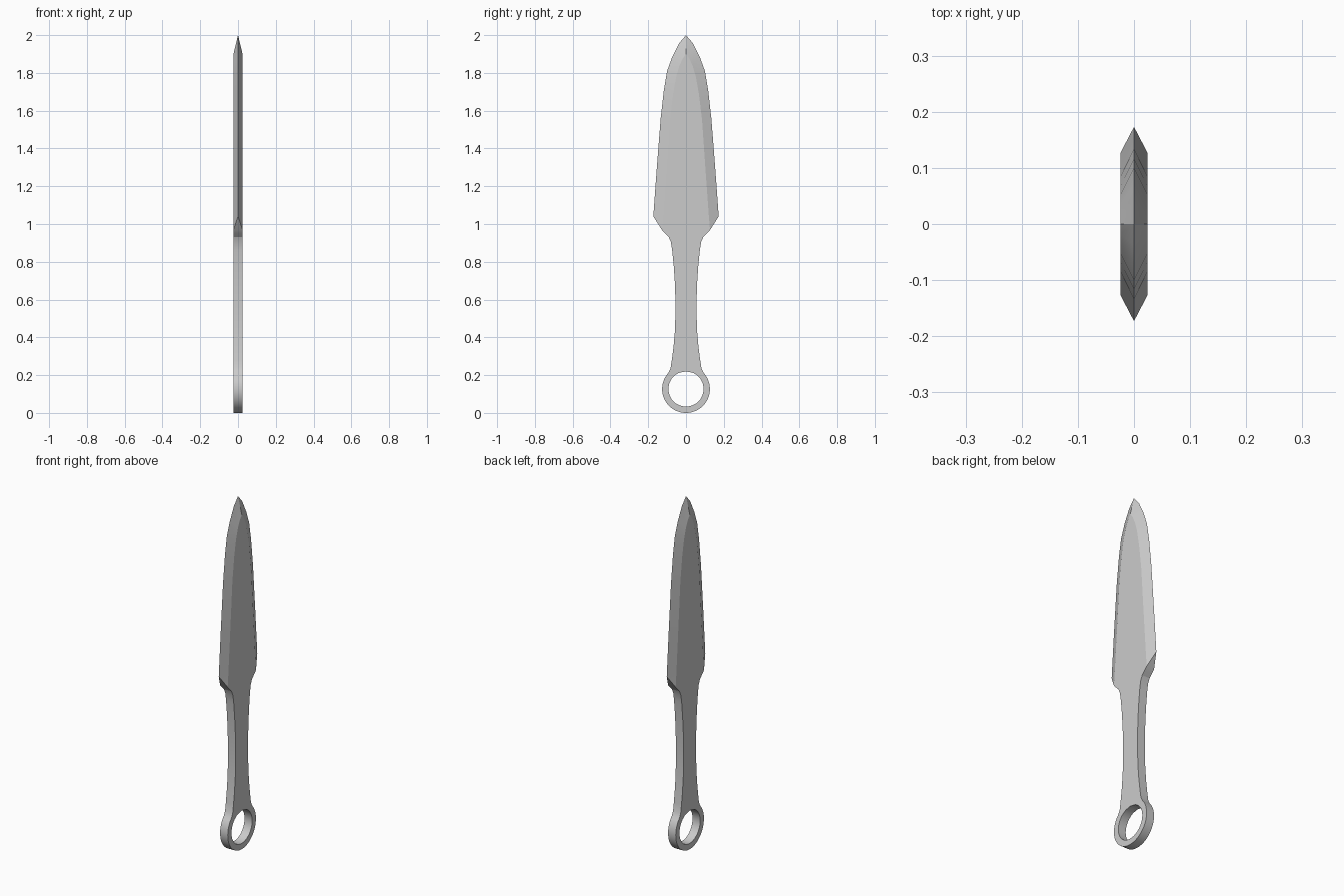
import bpy, bmesh
from math import sin, cos, radians

if "Cube" in bpy.data.objects:
    bpy.data.objects.remove(bpy.data.objects["Cube"])

T = 0.024                                   # half thickness
RING_Z, R_OUT, R_HOLE, N = 0.1265, 0.1265, 0.093, 20

# Each row holds (y, z) points: centre side, flat face border, outer edge
rows = []
for i in range(N + 1):                      # finger ring
    h = radians(-90 + 180 * i / N)
    o = radians(-90 + 132 * i / N)
    a = (max(0, R_HOLE * cos(h)) if i < N else 0, RING_Z + R_HOLE * sin(h))
    b = (R_OUT * cos(o) if i else 0, RING_Z + R_OUT * sin(o))
    rows.append((a, b, b))

# Handle, waisted, flaring to the shoulder
for y, z in [(.082, .235), (.075, .28), (.066, .35), (.059, .43), (.056, .52),
             (.056, .6), (.059, .69), (.065, .78), (.073, .86), (.08, .905),
             (.092, .932), (.11, .95), (.127, .968)]:
    rows.append(((0, z), (y, z), (y, z)))

# Blade: flat border y, z and sharp edge y, z
for by, bz, ey, ez in [(.121, 1.04, .173, 1.04), (.103, 1.29, .155, 1.29),
                       (.085, 1.55, .134, 1.56), (.068, 1.69, .117, 1.71),
                       (.052, 1.78, .1, 1.81), (.036, 1.835, .073, 1.885),
                       (.018, 1.875, .038, 1.955), (0, 1.9, 0, 2.0)]:
    rows.append(((0, bz), (by, bz), (ey, ez)))

# Build one quarter of the knife
bm = bmesh.new()
cols = []
for i, (a, b, c) in enumerate(rows):
    cols.append([bm.verts.new(p) for p in
                 ((0, *a), (T, *a), (T, *b), (0, *c))])
for i, (p, q) in enumerate(zip(cols, cols[1:])):
    if i < N:
        bm.faces.new((p[0], p[1], q[1], q[0]))      # hole wall
    bm.faces.new((p[1], p[2], q[2], q[1]))          # flat face
    bm.faces.new((p[2], p[3], q[3]))                # side wall or bevel
    bm.faces.new((p[2], q[3], q[2]))
bmesh.ops.remove_doubles(bm, verts=bm.verts, dist=1e-5)
loose = [v for v in bm.verts if not v.link_faces]
bmesh.ops.delete(bm, geom=loose, context='VERTS')
bmesh.ops.recalc_face_normals(bm, faces=bm.faces)
if max(bm.faces, key=lambda f: abs(f.normal.x)).normal.x < 0:
    bmesh.ops.reverse_faces(bm, faces=bm.faces)

mesh = bpy.data.meshes.new("throwing_knife")
bm.to_mesh(mesh)
bm.free()
knife = bpy.data.objects.new("throwing_knife", mesh)
bpy.context.collection.objects.link(knife)
bpy.context.view_layer.objects.active = knife
knife.select_set(True)

# Mirror to the full shape
mod = knife.modifiers.new("mirror", 'MIRROR')
mod.use_axis = (True, True, False)
mod.merge_threshold = 1e-4
bpy.ops.object.modifier_apply(modifier=mod.name)
bpy.ops.object.shade_smooth_by_angle(angle=radians(20))
